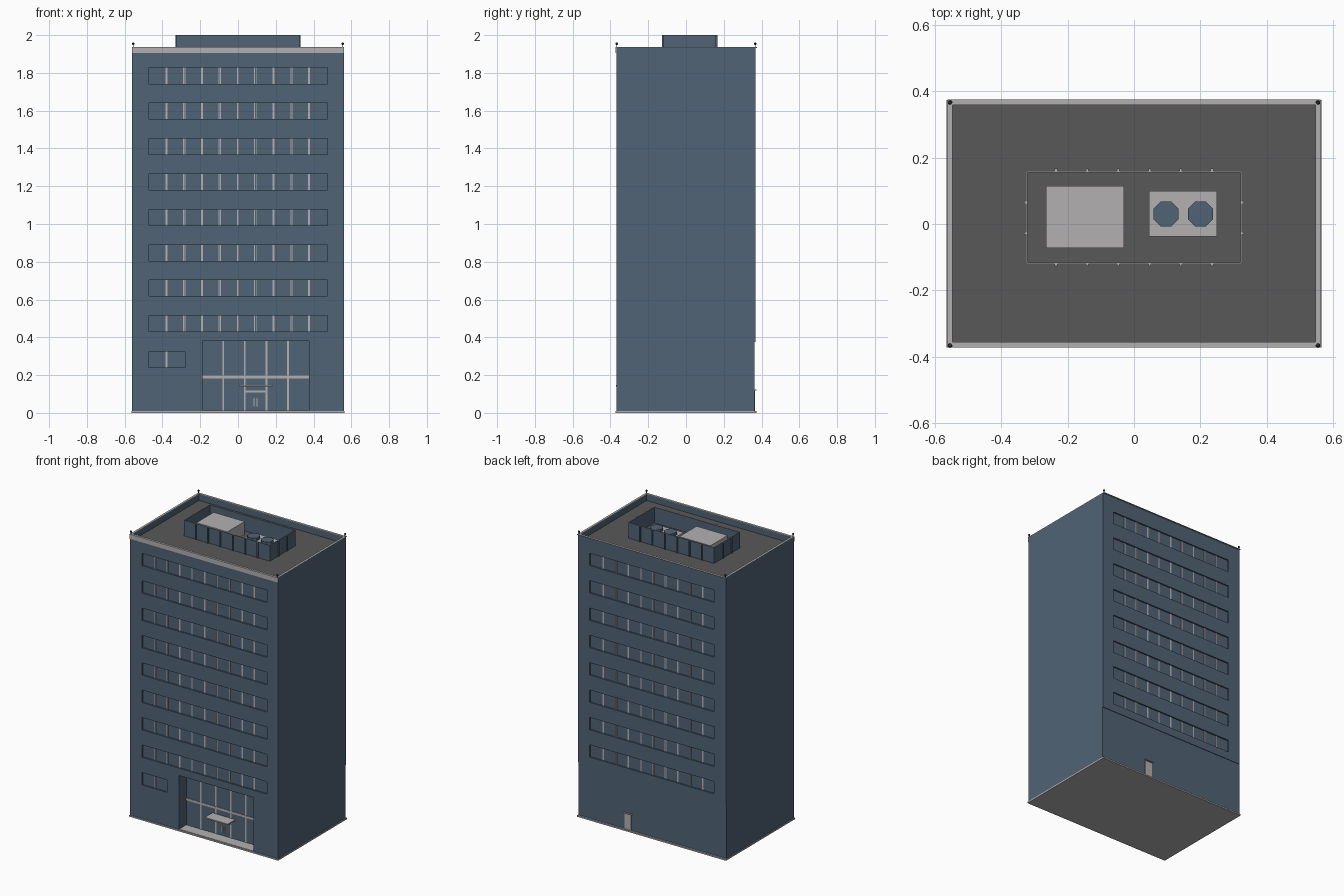
import bpy, bmesh
from mathutils import Matrix, Vector

cube = bpy.data.objects.get("Cube")
if cube:
    bpy.data.objects.remove(cube)


def material(name, r, g, b):
    m = bpy.data.materials.new(name)
    m.use_nodes = True
    m.diffuse_color = (r, g, b, 1)
    m.node_tree.nodes["Principled BSDF"].inputs["Base Color"].default_value = (r, g, b, 1)
    return m


BLUE = material("slate blue", 0.081, 0.126, 0.18)
LIGHT = material("light grey", 0.45, 0.435, 0.435)
DARK = material("dark grey", 0.098, 0.098, 0.098)
BLACK = material("near black", 0.03, 0.03, 0.03)


def add_box(bm, x0, x1, y0, y1, z0, z1):
    size = Matrix.Diagonal((x1 - x0, y1 - y0, z1 - z0, 1))
    mid = Vector(((x0 + x1) / 2, (y0 + y1) / 2, (z0 + z1) / 2))
    bmesh.ops.create_cube(bm, size=1, matrix=Matrix.Translation(mid) @ size)


def finish(name, bm, mat):
    me = bpy.data.meshes.new(name)
    bm.to_mesh(me)
    bm.free()
    me.materials.append(mat)
    ob = bpy.data.objects.new(name, me)
    bpy.context.collection.objects.link(ob)
    return ob


def boxes(name, mat, *dims):
    bm = bmesh.new()
    for d in dims:
        add_box(bm, *d)
    return finish(name, bm, mat)


def light_tops(ob):
    ob.data.materials.append(LIGHT)
    for face in ob.data.polygons:
        face.material_index = int(face.normal.z > 0.9)


# Main dimensions
W, D, H = 0.562, 0.367, 1.934
ROOF, BASE = 1.89, 0.01
RECESS, PROUD = 0.01, 0.002
LOBBY_X0, LOBBY_X1, LOBBY_TOP, LOBBY_Y = -0.189, 0.375, 0.38, -0.29
rows = [0.43 + 0.1875 * i for i in range(8)]
WIN_H = 0.085

# Tower body with window bands, lobby, roof well and back plinth cut out
tower = boxes("tower_body", BLUE, (-W, W, -D, D, BASE, H))
cuts = [(-W + 0.014, W - 0.014, -D + 0.01, D - 0.007, ROOF, H + 0.1),
        (LOBBY_X0, LOBBY_X1, -D - 0.1, LOBBY_Y, -0.1, LOBBY_TOP),
        (-W - 0.1, W + 0.1, D - 0.004, D + 0.1, -0.1, 0.375),
        (-0.47, -0.28, -D - 0.1, -D + RECESS, 0.24, 0.24 + WIN_H)]
for z in rows:
    cuts.append((-0.47, 0.475, -D - 0.1, -D + RECESS, z, z + WIN_H))
    cuts.append((-0.47, 0.475, D - RECESS, D + 0.1, z, z + WIN_H))
cutter = boxes("tower_cutter", BLUE, *cuts)
cutter.hide_render = True
mod = tower.modifiers.new("openings", "BOOLEAN")
mod.operation, mod.solver, mod.object = "DIFFERENCE", "EXACT", cutter
bpy.context.view_layer.update()
cut_mesh = bpy.data.meshes.new_from_object(tower.evaluated_get(bpy.context.evaluated_depsgraph_get()))
tower.modifiers.clear()
tower.data = cut_mesh
bpy.data.objects.remove(cutter)

# Window mullions: single bars alternate with slim pairs
bars = []
for side in (-1, 1):
    ys = sorted((side * (D - RECESS - 0.001), side * (D - RECESS + PROUD)))
    for z in rows:
        for i in range(9):
            x = -0.378 + i * 0.0942
            if i % 2:
                strips = ((x - 0.007, x - 0.003), (x + 0.001, x + 0.006))
            else:
                strips = ((x - 0.005, x + 0.005),)
            bars += [(a, b, *ys, z, z + WIN_H) for a, b in strips]
bars.append((-0.383, -0.373, -D + RECESS - PROUD, -D + RECESS + 0.001, 0.24, 0.24 + WIN_H))
boxes("window_mullions", LIGHT, *bars)

# Ground slab and lobby floor
boxes("ground_slab", LIGHT, (-W - 0.003, W + 0.003, -D - 0.005, D + 0.007, 0, BASE))
boxes("lobby_floor", LIGHT, (LOBBY_X0, LOBBY_X1, -D, LOBBY_Y, BASE - 0.002, BASE + 0.003))

# Lobby curtain wall frame
frame_y = (LOBBY_Y - PROUD, LOBBY_Y + 0.001)
frame = [(x - 0.005, x + 0.005, *frame_y, BASE, LOBBY_TOP)
         for x in (-0.078, 0.036, 0.15, 0.264)]
frame.append((LOBBY_X0, LOBBY_X1, LOBBY_Y - PROUD - 0.001, LOBBY_Y + 0.001, 0.183, 0.198))
frame.append((0.036, 0.15, LOBBY_Y - PROUD - 0.001, LOBBY_Y + 0.001, 0.108, 0.119))
boxes("lobby_frame", LIGHT, *frame)

# Entrance door handles and canopy
boxes("door_handles", LIGHT, *[(x - 0.0025, x + 0.0025, LOBBY_Y - 0.004, LOBBY_Y, 0.035, 0.08)
                               for x in (0.085, 0.101)])
boxes("entrance_canopy", LIGHT, (0.008, 0.182, -D - 0.004, LOBBY_Y, 0.14, 0.148))

# Back service door with small hood
boxes("back_door", LIGHT, (0.16, 0.212, D - 0.005, D - 0.002, BASE, 0.115))
boxes("back_door_hood", LIGHT, (0.152, 0.22, D - 0.005, D + 0.006, 0.118, 0.123))

# Roof deck, parapet coping and front fascia
boxes("roof_deck", DARK, (-W + 0.013, W - 0.013, -D + 0.009, D - 0.006, ROOF - 0.002, ROOF + 0.002))
TOP = (H - 0.001, H + 0.003)
boxes("parapet_coping", LIGHT,
      (-W, W, -D - 0.005, -D + 0.011, *TOP),
      (-W, W, D - 0.008, D + 0.008, *TOP),
      (-W, -W + 0.015, -D + 0.011, D - 0.008, *TOP),
      (W - 0.015, W, -D + 0.011, D - 0.008, *TOP))
boxes("front_fascia", LIGHT, (-W, W, -D - 0.005, -D + 0.001, 1.905, H))

# Corner beacons on short stems
bm = bmesh.new()
for sx in (-1, 1):
    for sy in (-1, 1):
        x, y = sx * (W - 0.007), sy * D
        add_box(bm, x - 0.002, x + 0.002, y - 0.002, y + 0.002, H, H + 0.02)
        bmesh.ops.create_uvsphere(bm, u_segments=8, v_segments=6, radius=0.007,
                                  matrix=Matrix.Translation((x, y, H + 0.02)))
finish("corner_beacons", bm, BLACK)

# Plant screen of thin panels with outer posts and light top edges
X, Y0, Y1, T = 0.325, -0.12, 0.16, 0.004
light_tops(boxes("plant_screen", BLUE,
                 (-X, X, Y0, Y0 + T, ROOF, 2), (-X, X, Y1 - T, Y1, ROOF, 2),
                 (-X, -X + T, Y0 + T, Y1 - T, ROOF, 2), (X - T, X, Y0 + T, Y1 - T, ROOF, 2)))
posts = []
for i in range(6):
    x = -0.235 + i * 0.094
    posts += [(x - 0.004, x + 0.004, y, y + 0.007, ROOF, 2) for y in (Y0 - 0.007, Y1)]
for y in (-0.028, 0.065):
    posts += [(x, x + 0.007, y - 0.004, y + 0.004, ROOF, 2) for x in (-X - 0.007, X)]
light_tops(boxes("screen_posts", BLUE, *posts))

# Rooftop plant room and cooling unit with octagonal fans
boxes("plant_room", LIGHT, (-0.265, -0.03, -0.072, 0.115, ROOF, 1.98))
boxes("cooling_unit", LIGHT, (0.045, 0.25, -0.038, 0.1, ROOF, 1.93))
bm = bmesh.new()
for x in (0.097, 0.201):
    spin = Matrix.Rotation(0.3927, 4, "Z")
    bmesh.ops.create_cone(bm, cap_ends=True, segments=8, radius1=0.041, radius2=0.041, depth=0.03,
                          matrix=Matrix.Translation((x, 0.03, 1.935)) @ spin)
finish("cooling_fans", bm, BLUE)
